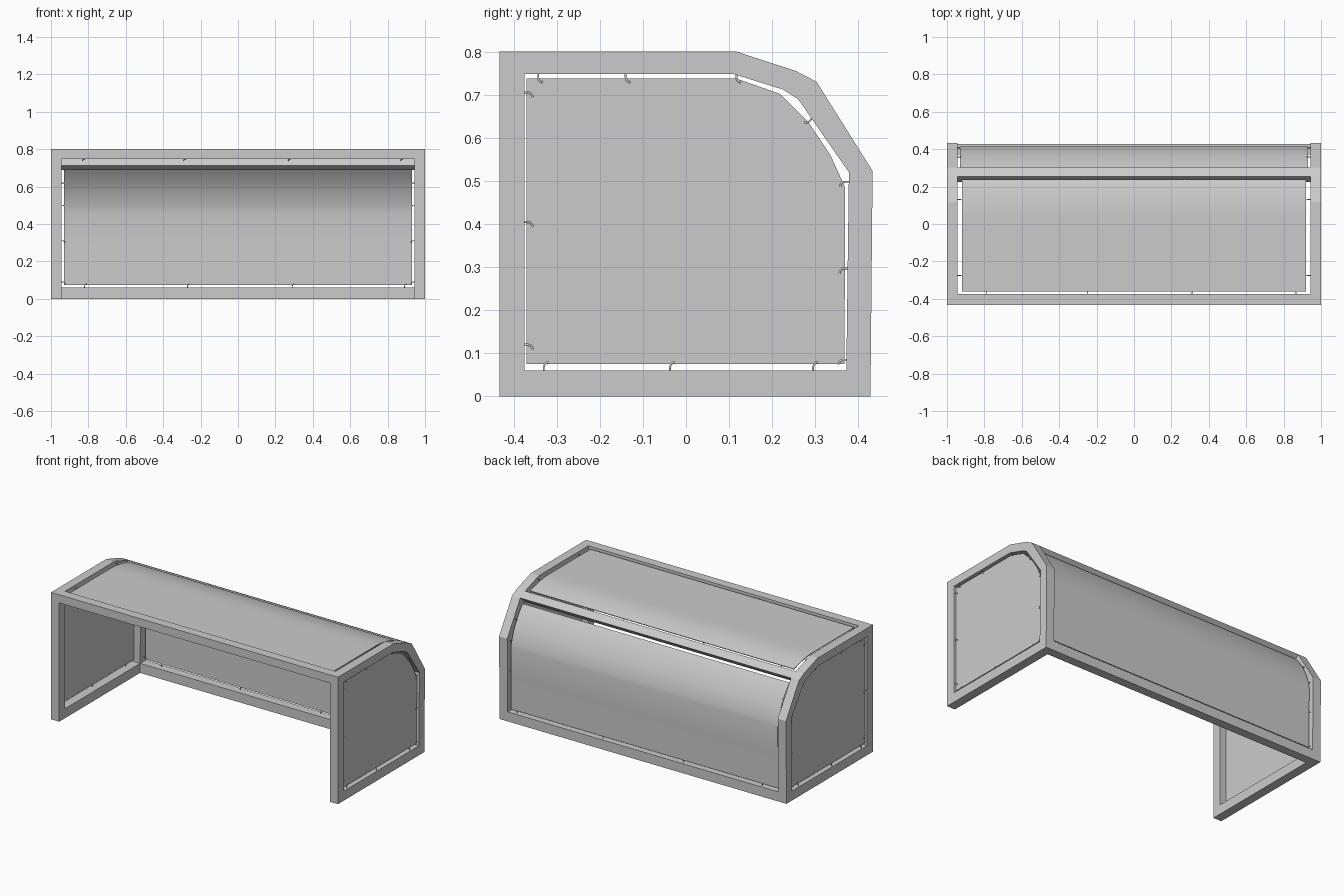
import bpy, bmesh
from mathutils import Vector as V

if "Cube" in bpy.data.objects:
    bpy.data.objects.remove(bpy.data.objects["Cube"])

# Side profile (y, z) of the frame and of the side panel
OUTER = [(-.433, 0), (-.433, .8), (.117, .8), (.255, .755), (.303, .73), (.433, .523), (.428, 0)]
INNER = [(-.375, .06), (-.375, .748), (.11, .748), (.225, .712), (.26, .69), (.378, .52), (.372, .06)]
PANEL = [(-.37, .075), (-.37, .738), (.115, .738), (.218, .702), (.285, .635), (.335, .56), (.369, .485), (.368, .075)]


def finish(bm, name):
    bmesh.ops.recalc_face_normals(bm, faces=bm.faces)
    me = bpy.data.meshes.new(name)
    bm.to_mesh(me)
    bm.free()
    ob = bpy.data.objects.new(name, me)
    bpy.context.collection.objects.link(ob)
    return ob


def ring(name, x0, x1):
    """Closed frame between the outer and inner profiles."""
    bm = bmesh.new()
    loops = [[bm.verts.new((x, y, z)) for y, z in pts]
             for x, pts in ((x0, OUTER), (x1, OUTER), (x1, INNER), (x0, INNER))]
    n = len(OUTER)
    for k in range(4):
        a, b = loops[k], loops[(k + 1) % 4]
        for i in range(n):
            j = (i + 1) % n
            bm.faces.new((a[i], a[j], b[j], b[i]))
    return finish(bm, name)


def prism(name, pts, x0, x1):
    """Solid y-z polygon extruded along x."""
    bm = bmesh.new()
    a = [bm.verts.new((x0, y, z)) for y, z in pts]
    b = [bm.verts.new((x1, y, z)) for y, z in pts]
    bm.faces.new(a)
    bm.faces.new(b)
    for i in range(len(pts)):
        j = (i + 1) % len(pts)
        bm.faces.new((a[i], a[j], b[j], b[i]))
    return finish(bm, name)


def box(name, y0, y1, z0, z1, x):
    return prism(name, [(y0, z0), (y1, z0), (y1, z1), (y0, z1)], -x, x)


def bezier(a, c, b, n=10):
    return [tuple((1 - t) ** 2 * a[k] + 2 * t * (1 - t) * c[k] + t * t * b[k] for k in (0, 1))
            for t in (i / n for i in range(n + 1))]


def sheet(name, path, x, thick=.005):
    """Thin bent panel following a y-z path."""
    bm = bmesh.new()
    rows = [[bm.verts.new((s * x, y, z)) for s in (-1, 1)] for y, z in path]
    for a, b in zip(rows, rows[1:]):
        bm.faces.new((a[0], a[1], b[1], b[0]))
    ob = finish(bm, name)
    mod = ob.modifiers.new("thickness", 'SOLIDIFY')
    mod.thickness, mod.offset = thick, 0
    bpy.context.view_layer.objects.active = ob
    ob.select_set(True)
    bpy.ops.object.modifier_apply(modifier=mod.name)
    bpy.ops.object.shade_smooth_by_angle()
    ob.select_set(False)


def clips(name, items):
    """Small bent hooks: start point, inward direction, bend direction."""
    cu = bpy.data.curves.new(name, 'CURVE')
    cu.dimensions, cu.bevel_depth, cu.bevel_resolution, cu.use_fill_caps = '3D', .0025, 1, True
    for p, n, t in items:
        p, n, t = V(p), V(n), V(t)
        sp = cu.splines.new('POLY')
        sp.points.add(4)
        for q, (u, v) in zip(sp.points, ((-.002, 0), (.008, 0), (.014, .002), (.018, .006), (.019, .011))):
            q.co = (*(p + n * u + t * v), 1)
    bpy.context.collection.objects.link(bpy.data.objects.new(name, cu))


# End frames, end panels and their clips
for s, side in ((-1, "left"), (1, "right")):
    ring(side + "_end_frame", s * .943, s)
    prism(side + "_end_panel", PANEL, s * .983, s * .988)
    X = s * .989
    hooks = [((X, -.375, z), (0, 1, 0), (0, 0, -1)) for z in (.705, .405, .12)]
    hooks += [((X, y, .748), (0, 0, -1), (0, 1, 0)) for y in (-.343, -.14, .117)]
    hooks += [((X, y, .06), (0, 0, 1), (0, 1, 0)) for y in (-.33, -.037, .295)]
    hooks += [((X, y, z), (0, -1, 0), (0, 0, -1)) for y, z in ((.377, .498), (.375, .297), (.373, .085))]
    hooks.append(((X, .293, .648), (0, -.5, -.87), (0, -.87, .5)))
    clips(side + "_end_clips", hooks)

# Long rails: front top, rear bottom, and the beam at the roof bend
box("front_top_rail", -.433, -.375, .748, .8, .943)
box("rear_bottom_rail", .372, .428, 0, .06, .943)
prism("bend_beam", [INNER[3], OUTER[3], OUTER[4], INNER[4]], -.943, .943)

# Bent roof and rear panels
sheet("roof_panel", [(-.362, .787), (0, .787)] + bezier((.06, .787), (.15, .785), (.237, .754)), .92)
sheet("rear_panel", [(.411, .075), (.412, .3)] + bezier((.413, .46), (.393, .585), (.297, .695)), .93)

# Clips holding the roof and rear panels
roof = [((x, -.375, .784), (0, 1, 0), (1, 0, 0)) for x in (-.79, -.25, .31, .865)]
roof += [((x, .242, .738), (0, -.85, .5), (1, 0, 0)) for x in (-.83, -.29, .27, .87)]
rear = [((x, .409, .06), (0, 0, 1), (1, 0, 0)) for x in (-.82, -.27, .29, .89)]
for s in (-1, 1):
    roof += [((s * .943, y, .782), (-s, 0, 0), (0, 0, -1)) for y in (-.275, .13)]
    rear += [((s * .943, y, z), (-s, 0, 0), (0, 0, -1))
             for y, z in ((.358, .62), (.406, .5), (.408, .31), (.406, .09))]
clips("roof_clips", roof)
clips("rear_clips", rear)
